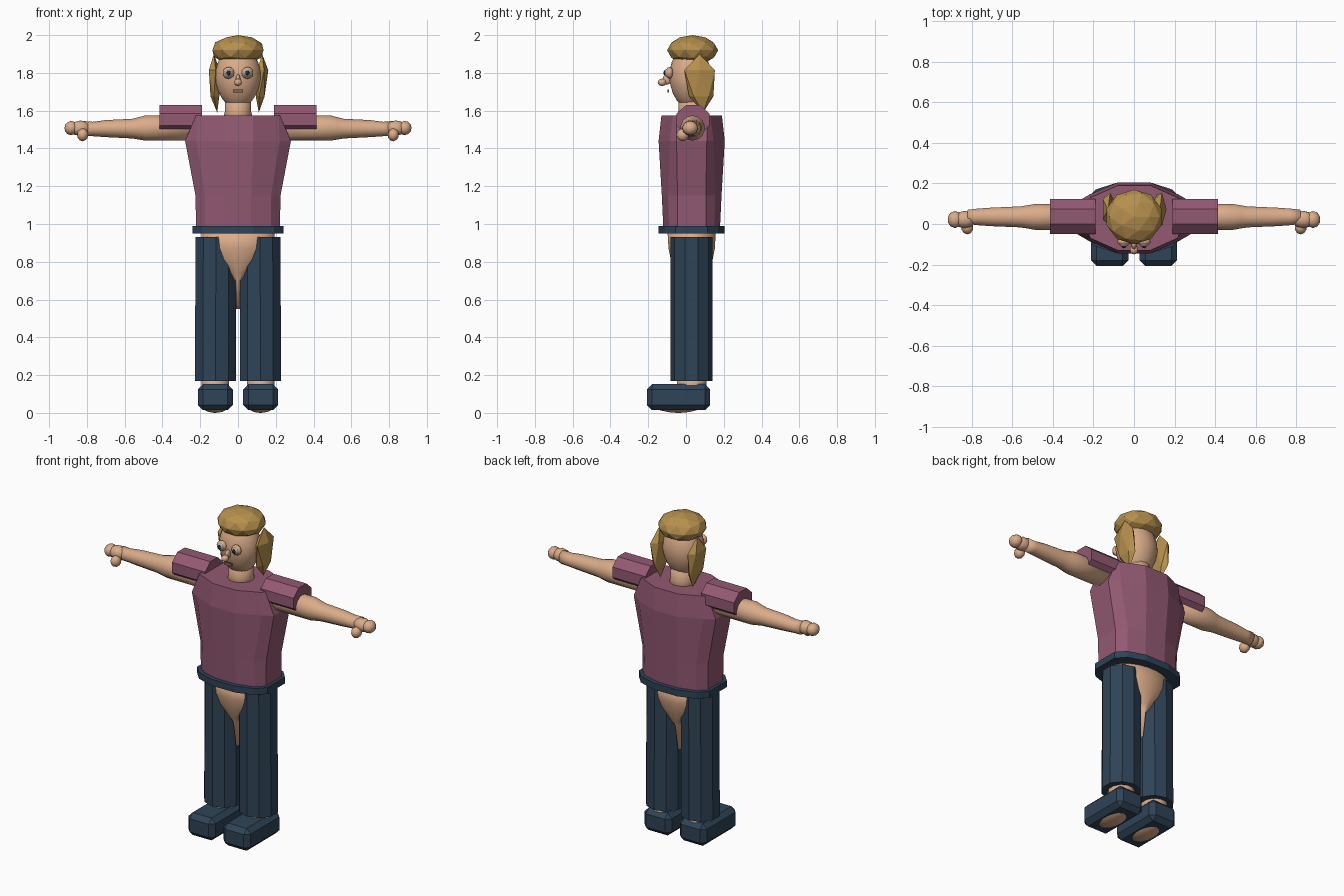
import bpy, bmesh, math
from mathutils import Vector

if "Cube" in bpy.data.objects:
    bpy.data.objects.remove(bpy.data.objects["Cube"])


def material(name, rgb):
    m = bpy.data.materials.new(name)
    m.diffuse_color = (*rgb, 1)
    m.use_nodes = True
    m.node_tree.nodes["Principled BSDF"].inputs["Base Color"].default_value = m.diffuse_color
    return m


SKIN = material("skin", (0.70, 0.41, 0.25))
SHIRT = material("plum cloth", (0.29, 0.10, 0.17))
DENIM = material("navy cloth", (0.028, 0.057, 0.095))
HAIR = material("blond hair", (0.47, 0.28, 0.075))
WHITE = material("eye grey", (0.45, 0.43, 0.40))
DARK = material("pupil", (0.02, 0.02, 0.025))
LIPS = material("lips", (0.24, 0.13, 0.10))


def finish(bm, name, mat, smooth=False):
    bmesh.ops.recalc_face_normals(bm, faces=bm.faces[:])
    me = bpy.data.meshes.new(name)
    bm.to_mesh(me)
    bm.free()
    me.materials.append(mat)
    ob = bpy.data.objects.new(name, me)
    bpy.context.collection.objects.link(ob)
    if smooth:
        for p in me.polygons:
            p.use_smooth = True
    return ob


def loft(name, rings, mat, smooth=False):
    """Skin closed rings of equal point count and cap both ends."""
    bm = bmesh.new()
    loops = [[bm.verts.new(p) for p in r] for r in rings]
    n = len(loops[0])
    for a, b in zip(loops, loops[1:]):
        for i in range(n):
            j = (i + 1) % n
            bm.faces.new((a[i], a[j], b[j], b[i]))
    bm.faces.new(loops[0])
    bm.faces.new(loops[-1])
    return finish(bm, name, mat, smooth)


def ring_z(cx, cy, z, rx, ry, n, turn=0.5):
    return [(cx + rx * math.cos((i + turn) * math.tau / n),
             cy + ry * math.sin((i + turn) * math.tau / n), z) for i in range(n)]


def ring_x(x, cy, cz, ry, rz, n, turn=0.5):
    return [(x, cy + ry * math.cos((i + turn) * math.tau / n),
             cz + rz * math.sin((i + turn) * math.tau / n)) for i in range(n)]


def ball(name, loc, size, mat, sub=2, smooth=False, shape=None):
    bm = bmesh.new()
    bmesh.ops.create_icosphere(bm, subdivisions=sub, radius=1)
    for v in bm.verts:
        if shape:
            v.co = shape(v.co)
        v.co = Vector([c * s + o for c, s, o in zip(v.co, size, loc)])
    return finish(bm, name, mat, smooth)


def box(name, loc, size, mat, bevel=0):
    bm = bmesh.new()
    bmesh.ops.create_cube(bm, size=1)
    for v in bm.verts:
        v.co = Vector([c * s + o for c, s, o in zip(v.co, size, loc)])
    if bevel:
        bmesh.ops.bevel(bm, geom=bm.edges[:], offset=bevel, segments=1, affect='EDGES')
    return finish(bm, name, mat)


def torso_ring(z, x1, x2, x3, y1, y2, y3, cy=0.03):
    q = [(x3, y3), (x2, y2), (x1, y1)]
    pts = q + [(-x, y) for x, y in q[::-1]]
    pts += [(-x, -y) for x, y in q] + [(x, -y) for x, y in q[::-1]]
    return [(x, y + cy, z) for x, y in pts]


# Shirt and belt
loft("shirt", [torso_ring(0.98, .07, .175, .222, .15, .12, .075),
               torso_ring(1.15, .07, .175, .225, .158, .125, .075),
               torso_ring(1.44, .08, .22, .28, .175, .115, .08),
               torso_ring(1.575, .08, .215, .222, .16, .10, .08)], SHIRT)
loft("belt", [torso_ring(z, .08, .19, .24, .175, .14, .085) for z in (.95, .99)], DENIM)

# Pelvis, tapering into the crotch
loft("pelvis", [ring_z(0, .03, z, rx, ry, 20) for z, rx, ry in
                ((.55, .01, .05), (.70, .018, .07), (.74, .07, .085),
                 (.81, .15, .112), (.87, .185, .124), (.97, .20, .13))], SKIN, True)

for s, side in ((1, "left"), (-1, "right")):
    # Trouser legs, ankles, feet and shoes
    loft(side + "_trouser_leg", [ring_z(s * .119, .03, .17, .115, .111, 10),
                                 ring_z(s * .117, .03, .93, .113, .111, 10)], DENIM)
    loft(side + "_ankle", [ring_z(s * .12, .03, z, .075, .08, 12) for z in (.10, .20)], SKIN, True)
    ball(side + "_foot_sole", (s * .12, -.04, .05), (.08, .14, .05), SKIN, 3, True)
    box(side + "_shoe", (s * .12, -.04, .083), (.185, .335, .138), DENIM, .028)

    # Sleeve and arm
    k = 1 / math.cos(math.pi / 8)
    loft(side + "_sleeve", [ring_x(s * x, .037, 1.553, .087 * k, .077 * k, 8)
                            for x in (.19, .415)], SHIRT)
    loft(side + "_arm", [ring_x(s * x, .035, z, ry, rz, 14) for x, z, ry, rz in
                         ((.23, 1.508, .065, .067), (.49, 1.508, .065, .067),
                          (.53, 1.506, .058, .058), (.56, 1.505, .053, .052),
                          (.70, 1.505, .047, .045), (.77, 1.503, .042, .038),
                          (.82, 1.505, .036, .040))], SKIN, True)
    ball(side + "_palm", (s * .835, .022, 1.507), (.055, .043, .041), SKIN, 2, True)
    ball(side + "_fingers", (s * .883, .022, 1.508), (.037, .042, .038), SKIN, 2, True)
    ball(side + "_thumb", (s * .822, -.017, 1.472), (.03, .034, .034), SKIN, 2, True)

    # Hanging hair lock, pointed and drawn inward at the bottom
    def lock_shape(c, s=s):
        low = max(0, -c.z)
        t = 1 - 0.45 * low
        return Vector((c.x * t - s * 0.5 * low, c.y * t + 0.2 * low, c.z))
    ball(side + "_hair_lock", (s * .128, .072, 1.745), (.036, .095, .155), HAIR, 1,
         shape=lock_shape)

    # Eye: lid, eyeball and pupil stacked forward
    ball(side + "_eyelid", (s * .05, -.087, 1.80), (.032, .020, .032), SKIN, 2, True)
    ball(side + "_eyeball", (s * .05, -.097, 1.80), (.023, .018, .023), WHITE, 2, True)
    ball(side + "_pupil", (s * .05, -.110, 1.80), (.011, .010, .014), DARK, 2, True)

# Neck and head
loft("neck", [ring_z(0, .03, 1.54, .085, .085, 14), ring_z(0, .03, 1.60, .07, .07, 14),
              ring_z(0, .03, 1.70, .07, .07, 14)], SKIN, True)


def head_shape(c):
    t = 1 - 0.12 * max(0, -c.z)
    return Vector((c.x * t, c.y * t, c.z))


ball("head", (0, .022, 1.775), (.122, .112, .168), SKIN, 3, True, head_shape)

# Hair cap, flattened underneath
ball("hair_cap", (0, .035, 1.92), (.142, .135, .08), HAIR, 2,
     shape=lambda c: Vector((c.x, c.y, max(c.z, -.8))))

# Nose and mouth
ball("nose_tip", (0, -.126, 1.75), (.021, .024, .02), SKIN, 2, True)
ball("nose_bridge", (0, -.10, 1.765), (.013, .025, .028), SKIN, 2, True)
box("mouth", (0, -.094, 1.703), (.052, .009, .016), LIPS)
